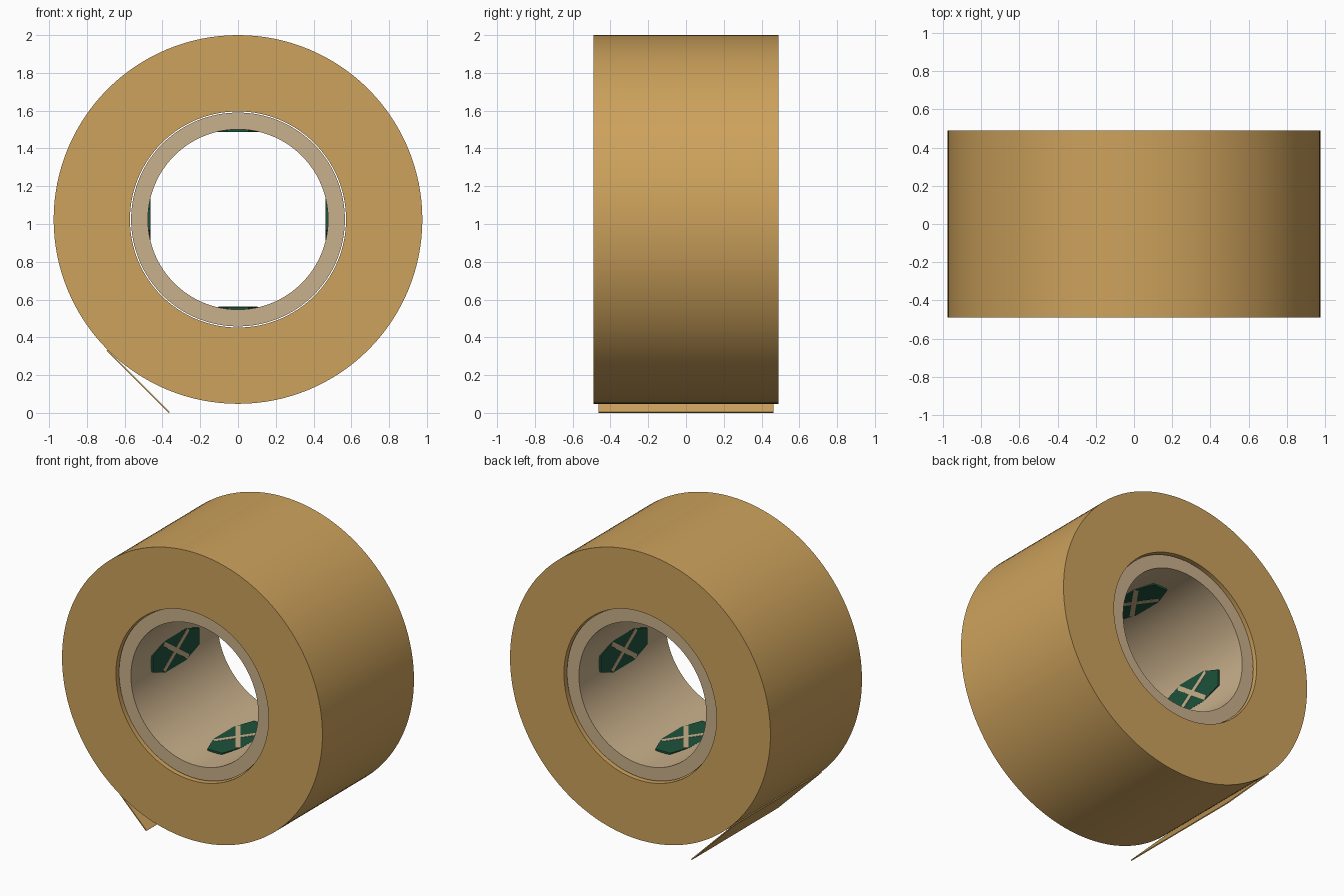
import bpy, bmesh, math
from mathutils import Matrix, Vector

if "Cube" in bpy.data.objects:
    bpy.data.objects.remove(bpy.data.objects["Cube"])

CZ = 1.024          # height of the roll axis


def material(name, rgb):
    m = bpy.data.materials.new(name)
    lin = [(c / 255 / 12.92) if c < 10 else ((c / 255 + 0.055) / 1.055) ** 2.4 for c in rgb]
    m.diffuse_color = (*lin, 1)
    m.use_nodes = True
    m.node_tree.nodes["Principled BSDF"].inputs["Base Color"].default_value = m.diffuse_color
    return m


TAN = material("tan tape", (205, 162, 92))
CARD = material("cardboard beige", (201, 176, 139))
GREEN = material("dark green", (30, 82, 60))


def make(name, bm, mat, smooth=False):
    bmesh.ops.recalc_face_normals(bm, faces=bm.faces)
    me = bpy.data.meshes.new(name)
    bm.to_mesh(me)
    bm.free()
    me.materials.append(mat)
    ob = bpy.data.objects.new(name, me)
    bpy.context.collection.objects.link(ob)
    if smooth:
        bpy.ops.object.select_all(action='DESELECT')
        ob.select_set(True)
        bpy.context.view_layer.objects.active = ob
        bpy.ops.object.shade_smooth_by_angle(angle=math.radians(30))
    return ob


def ring(name, r_out, r_in, half, mat, n=128):
    """Tube along y, made by spinning a rectangular section."""
    bm = bmesh.new()
    section = [(r_in, -half), (r_out, -half), (r_out, half), (r_in, half)]
    loops = []
    for i in range(n):
        a = 2 * math.pi * i / n
        loops.append([bm.verts.new((r * math.cos(a), y, CZ + r * math.sin(a)))
                      for r, y in section])
    for i in range(n):
        a, b = loops[i], loops[(i + 1) % n]
        for k in range(4):
            m = (k + 1) % 4
            bm.faces.new((a[k], a[m], b[m], b[k]))
    return make(name, bm, mat, True)


def prism(bm, outline, r0, r1, turn):
    """Extrude a (width, y) outline between two radii, turned about the axis."""
    rot = Matrix.Rotation(turn, 3, 'Y')
    rows = [[bm.verts.new(rot @ Vector((w, y, r)) + Vector((0, 0, CZ)))
             for w, y in outline] for r in (r0, r1)]
    n = len(outline)
    bm.faces.new(rows[0])
    bm.faces.new(rows[1])
    for i in range(n):
        j = (i + 1) % n
        bm.faces.new((rows[0][i], rows[0][j], rows[1][j], rows[1][i]))


# Wound tape and the slightly recessed core
ring("tape_roll", 0.976, 0.572, 0.49, TAN)
ring("core", 0.566, 0.477, 0.465, CARD)

# Loose end leaving the roll along its tangent
s = math.sqrt(0.5)
foot = Vector((-0.976 * s, 0, CZ - 0.976 * s))
along, out = Vector((s, 0, -s)), Vector((-s, 0, -s))
bm = bmesh.new()
length = (foot.z - 0.007 * s) / s
bmesh.ops.create_cube(bm, size=1)
for v in bm.verts:
    u, y, t = v.co
    v.co = foot + along * (u + 0.5) * length + out * (t + 0.5) * 0.007 + Vector((0, y * 0.925, 0))
make("loose_end", bm, TAN)

# Four emblems on the core's inner wall, each crossed by two bars
half_shape = [(0.055, -0.25), (0.108, -0.11), (0.108, 0.11), (0.055, 0.25)]
outline = half_shape + [(-w, y) for w, y in reversed(half_shape)]
bar_end = Vector((0.092, 0.13))
for i in range(4):
    turn = i * math.pi / 2
    bm = bmesh.new()
    prism(bm, outline, 0.464, 0.479, turn)
    make(f"emblem_{i + 1}", bm, GREEN)
    bm = bmesh.new()
    for side in (-1, 1):
        e = Vector((bar_end.x * side, bar_end.y))
        p = Vector((-e.y, e.x)).normalized() * 0.015
        prism(bm, [e + p, -e + p, -e - p, e - p], 0.462, 0.466, turn)
    make(f"emblem_cross_{i + 1}", bm, CARD)
